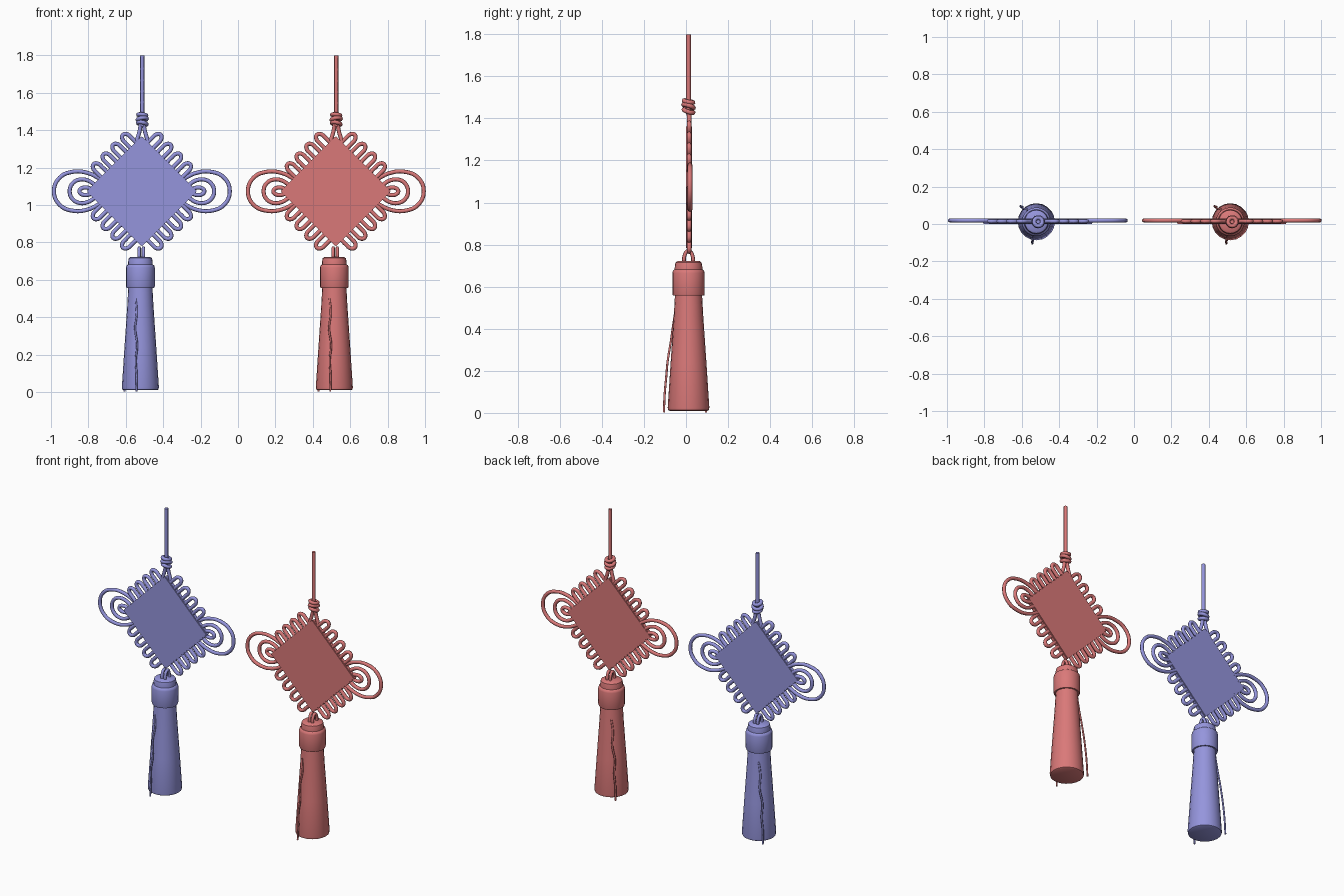
import bpy
import bmesh
from math import sin, cos, pi, radians
from mathutils import Matrix, Vector

if "Cube" in bpy.data.objects:
    bpy.data.objects.remove(bpy.data.objects["Cube"])

HALF = 0.295      # half diagonal of the woven diamond
MID_Z = 1.073     # height of its centre
MID_Y = 0.015     # its depth
CORD = 0.011      # cord radius


def make_material(name, rgb):
    mat = bpy.data.materials.new(name)
    mat.use_nodes = True
    mat.diffuse_color = (*rgb, 1)
    mat.node_tree.nodes["Principled BSDF"].inputs["Base Color"].default_value = (*rgb, 1)
    return mat


def finish(obj, mat, angle=40):
    obj.data.materials.clear()
    obj.data.materials.append(mat)
    bpy.ops.object.select_all(action="DESELECT")
    obj.select_set(True)
    bpy.context.view_layer.objects.active = obj
    bpy.ops.object.shade_smooth_by_angle(angle=radians(angle))


def mesh_object(name, bm, mat, angle=40):
    bmesh.ops.recalc_face_normals(bm, faces=bm.faces)
    mesh = bpy.data.meshes.new(name)
    bm.to_mesh(mesh)
    bm.free()
    obj = bpy.data.objects.new(name, mesh)
    bpy.context.collection.objects.link(obj)
    finish(obj, mat, angle)


def tubes(name, paths, mat, radius=CORD, closed=False):
    """Round cords along smooth paths, joined in one mesh."""
    curve = bpy.data.curves.new(name, "CURVE")
    curve.dimensions = "3D"
    curve.bevel_depth = radius
    curve.bevel_resolution = 2
    curve.resolution_u = 6
    curve.use_fill_caps = True
    for path in paths:
        spline = curve.splines.new("BEZIER")
        spline.bezier_points.add(len(path) - 1)
        for point, co in zip(spline.bezier_points, path):
            point.co = co
            point.handle_left_type = point.handle_right_type = "AUTO"
        spline.use_cyclic_u = closed
    obj = bpy.data.objects.new(name, curve)
    bpy.context.collection.objects.link(obj)
    bpy.ops.object.select_all(action="DESELECT")
    obj.select_set(True)
    bpy.context.view_layer.objects.active = obj
    bpy.ops.object.convert(target="MESH")
    finish(bpy.context.object, mat, 60)


def lathe(name, profile, centre, mat, sides=20):
    bm = bmesh.new()
    verts = [bm.verts.new((r, 0, z)) for r, z in profile]
    edges = [bm.edges.new(pair) for pair in zip(verts, verts[1:])]
    bmesh.ops.spin(bm, geom=verts + edges, axis=(0, 0, 1), cent=(0, 0, 0),
                   angle=2 * pi, steps=sides)
    bmesh.ops.remove_doubles(bm, verts=bm.verts, dist=0.0001)
    bmesh.ops.translate(bm, verts=bm.verts, vec=centre)
    mesh_object(name, bm, mat)


def ornament(colour, cx, mat):
    px = cx + 0.005   # the diamond's centre
    ty = 0.012        # the tassel's depth

    # Woven diamond
    bm = bmesh.new()
    bmesh.ops.create_cube(bm, size=1)
    side = HALF * 2 ** 0.5
    bmesh.ops.scale(bm, verts=bm.verts, vec=(side, 0.028, side))
    bmesh.ops.bevel(bm, geom=bm.edges[:], offset=0.004, segments=2, affect="EDGES")
    bmesh.ops.transform(bm, verts=bm.verts, matrix=Matrix.Translation((px, MID_Y, MID_Z))
                        @ Matrix.Rotation(pi / 4, 4, "Y"))
    mesh_object(colour + "_woven_diamond", bm, mat, 30)

    # Small loops along the four sides
    loop = [(-0.02, -0.02), (-0.021, 0.03), (-0.017, 0.064), (0, 0.076),
            (0.017, 0.064), (0.021, 0.03), (0.02, -0.02)]
    paths = []
    for sx in (-1, 1):
        for sz in (-1, 1):
            along = Vector((sx, 0, -sz)).normalized()
            out = Vector((sx, 0, sz)).normalized()
            for i in range(4):
                t = 0.16 + i * 0.177
                base = Vector((px + sx * HALF * t, MID_Y, MID_Z + sz * HALF * (1 - t)))
                paths.append([base + along * a + out * b for a, b in loop])
    tubes(colour + "_edge_loops", paths, mat)

    # Nested wing loops at the side corners
    wings = [
        [(0.215, 0.062), (0.29, 0.098), (0.37, 0.104), (0.44, 0.072), (0.47, 0)],
        [(0.245, 0.03), (0.29, 0.058), (0.335, 0.062), (0.372, 0.04), (0.386, 0)],
        [(0.265, 0.012), (0.3, 0.02), (0.325, 0.014), (0.334, 0)],
    ]
    paths = []
    for sx in (-1, 1):
        for half in wings:
            outline = half + [(x, -z) for x, z in half[-2::-1]]
            paths.append([(px + sx * x, 0.019, MID_Z + z) for x, z in outline])
    tubes(colour + "_wing_loops", paths, mat)

    # Hanging cord and the two strands that spread below the knot
    hx = cx + 0.007
    tubes(colour + "_hanging_cord", [[(hx, 0.012, 1.42), (hx, 0.012, 1.798)]], mat)
    tubes(colour + "_top_strands",
          [[(hx + s * 0.008, 0.012, 1.44), (hx + s * 0.012, MID_Y, 1.405),
            (hx + s * 0.03, MID_Y, 1.34)] for s in (-1, 1)], mat)

    # Coiled knot
    coils = []
    for z, tilt_x, tilt_y, r in ((1.435, -18, 10, 0.023), (1.458, -18, -8, 0.025),
                                 (1.48, -12, 6, 0.022)):
        turn = Matrix.Translation((hx, 0.012, z)) @ Matrix.Rotation(radians(tilt_x), 4, "X") \
            @ Matrix.Rotation(radians(tilt_y), 4, "Y")
        coils.append([turn @ Vector((r * cos(a * pi / 4), r * sin(a * pi / 4), 0))
                      for a in range(8)])
    tubes(colour + "_knot", coils, mat, closed=True)

    # Link between diamond and tassel
    tubes(colour + "_tassel_link",
          [[(cx + 0.002 + dx, ty - 0.018, 0.69), (cx + 0.002 + dx, ty - 0.018, 0.75),
            (cx + 0.002 + dx, ty, 0.77), (cx + 0.002 + dx, ty + 0.018, 0.75),
            (cx + 0.002 + dx, ty + 0.018, 0.69)] for dx in (-0.011, 0.011)], mat, 0.009)

    # Tassel cap and skirt
    tx = cx - 0.003
    lathe(colour + "_tassel_cap",
          [(0, 0.723), (0.052, 0.722), (0.062, 0.715), (0.065, 0.7), (0.066, 0.682),
           (0.074, 0.676), (0.077, 0.665), (0.077, 0.565), (0.074, 0.557), (0, 0.557)],
          (tx, ty, 0), mat)
    lathe(colour + "_tassel_skirt",
          [(0, 0.57), (0.064, 0.57), (0.07, 0.46), (0.085, 0.24), (0.099, 0.025),
           (0.097, 0.014), (0.09, 0.01), (0, 0.01)], (tx, ty, 0), mat)

    # Loose threads down the front and the back
    strands = []
    for angle in (258, 134):
        a = radians(angle)
        out, across = Vector((cos(a), sin(a), 0)), Vector((-sin(a), cos(a), 0))
        strands.append([Vector((tx, ty, z)) + out * r + across * w for z, r, w in
                        ((0.5, 0.064, -0.012), (0.42, 0.075, -0.004), (0.34, 0.088, -0.01),
                         (0.25, 0.1, 0.004), (0.17, 0.109, -0.002), (0.09, 0.115, 0.004),
                         (0.003, 0.119, 0.003))])
    tubes(colour + "_loose_threads", strands, mat, 0.0055)


ornament("blue", -0.519, make_material("lavender_blue", (0.30, 0.30, 0.72)))
ornament("red", 0.518, make_material("soft_red", (0.70, 0.19, 0.19)))
